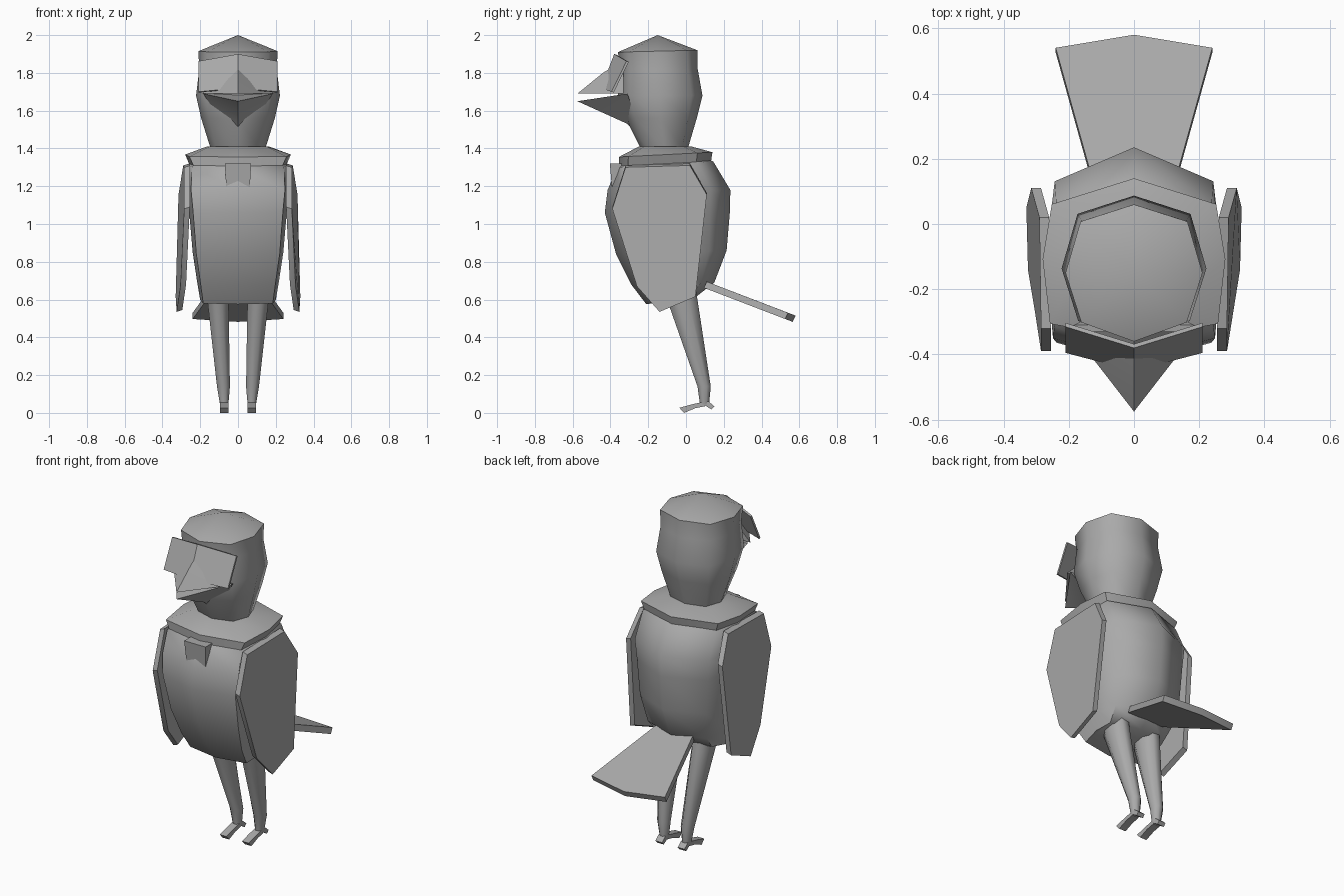
import bpy, bmesh, math
from mathutils import Vector

if "Cube" in bpy.data.objects:
    bpy.data.objects.remove(bpy.data.objects["Cube"])

grey = bpy.data.materials.new("plain grey")
grey.diffuse_color = (0.4, 0.4, 0.4, 1)
grey.use_nodes = True
grey.node_tree.nodes["Principled BSDF"].inputs["Base Color"].default_value = grey.diffuse_color


def finish(name, bm, angle):
    bmesh.ops.recalc_face_normals(bm, faces=bm.faces)
    me = bpy.data.meshes.new(name)
    bm.to_mesh(me)
    bm.free()
    me.materials.append(grey)
    ob = bpy.data.objects.new(name, me)
    bpy.context.collection.objects.link(ob)
    bpy.ops.object.select_all(action='DESELECT')
    ob.select_set(True)
    bpy.context.view_layer.objects.active = ob
    bpy.ops.object.shade_smooth_by_angle(angle=math.radians(angle))
    return ob


def loft(name, rings, angle=60, tip=None):
    """Skin equal-length rings of points, with flat caps or a pointed tip."""
    bm = bmesh.new()
    loops = [[bm.verts.new(p) for p in r] for r in rings]
    n = len(loops[0])
    for a, b in zip(loops, loops[1:]):
        for i in range(n):
            j = (i + 1) % n
            bm.faces.new((a[i], a[j], b[j], b[i]))
    bm.faces.new(loops[0])
    if tip:
        t = bm.verts.new(tip)
        for i in range(n):
            bm.faces.new((loops[-1][i], loops[-1][(i + 1) % n], t))
    else:
        bm.faces.new(loops[-1])
    return finish(name, bm, angle)


def ring(shape, hx, front, back, zf, zb):
    """Eight-sided ring, tilted from height zf at the front to zb at the back."""
    c, h = (front + back) / 2, (back - front) / 2
    return [(u * hx, c + v * h, zf + (zb - zf) * (v + 1) / 2) for u, v in shape]


def section(half):
    return half + [(-u, v) for u, v in half[-2:0:-1]]


def mirror_x(pts):
    return [(-x, y, z) for x, y, z in pts]


ROUND = section([(0, 1), (.78, .75), (1, 0), (.77, -.72), (0, -1)])
BROAD = section([(0, 1), (.9, .68), (1, 0), (.92, -.8), (0, -1)])

# torso and collar
loft("body", [ring(BROAD, *r) for r in [
    (.20, -.21, .06, .575, .62), (.215, -.29, .15, .68, .69),
    (.24, -.37, .215, .84, .86), (.258, -.43, .232, 1.06, 1.06),
    (.27, -.415, .235, 1.18, 1.18), (.265, -.365, .145, 1.30, 1.33),
    (.2, -.28, .06, 1.36, 1.37)]])
loft("collar", [ring(BROAD, *r) for r in [
    (.255, -.355, .13, 1.305, 1.315), (.28, -.355, .14, 1.355, 1.38),
    (.165, -.25, .03, 1.41, 1.41)]], 40)

# head with a low pointed crown
loft("head", [ring(ROUND, *r) for r in [
    (.145, -.24, .01, 1.40, 1.40), (.195, -.32, .057, 1.56, 1.56),
    (.222, -.36, .087, 1.68, 1.68), (.205, -.35, .062, 1.82, 1.82),
    (.21, -.36, .06, 1.91, 1.92)]], 60, (0, -.15, 2.0))


def beak(name, pts, faces):
    bm = bmesh.new()
    vs = [bm.verts.new(p) for p in pts]
    for f in faces:
        bm.faces.new([vs[i] for i in f])
    finish(name, bm, 40)


# beak halves: tip, two corners, centre ridge, root
HALF = [(0, 1, 3), (0, 3, 2), (0, 2, 1), (1, 4, 3), (2, 3, 4), (1, 2, 4)]
beak("upper_beak", [(0, -.575, 1.69), (.19, -.33, 1.69), (-.19, -.33, 1.69),
                    (0, -.44, 1.80), (0, -.33, 1.87)], HALF)
beak("lower_beak", [(0, -.575, 1.65), (.185, -.31, 1.69), (-.185, -.31, 1.69),
                    (0, -.31, 1.53), (0, -.22, 1.42)], HALF)


def plate(name, pts, offset, angle=30):
    """Flat outline thickened by an offset."""
    off = Vector(offset)
    return loft(name, [pts, [tuple(Vector(p) + off) for p in pts]], angle)


# visor, folded at the centre
visor = [(.21, -.315, 1.862), (.21, -.395, 1.70), (0, -.45, 1.72), (0, -.38, 1.90)]
for side, pts in (("right", visor), ("left", mirror_x(visor))):
    plate("visor_" + side, pts, (0, .012, -.004))

# chest badge
loft("badge", [[(-w, f, z), (w, f, z), (w, -.33, z), (-w, -.33, z)]
               for w, f, z in ((.062, -.392, 1.19), (.07, -.403, 1.32))], 30)

# wings
wing = [(.285, -.32, 1.30), (.285, -.39, 1.08), (.305, -.26, .67), (.325, -.14, .535),
        (.33, .05, .615), (.315, .11, 1.155), (.29, .02, 1.31)]
for side, s in (("right", 1), ("left", -1)):
    pts = wing if s > 0 else mirror_x(wing)
    plate("wing_" + side, pts, (-.03 * s, 0, .01))

# fan tail
plate("tail", [(-.12, .11, .695), (.12, .11, .695), (.24, .54, .53),
               (0, .58, .515), (-.24, .54, .53)], (-0, -.015, -.033))


def tube(name, stations, sides=8):
    """Tube along stations of x, y, z, half width, half depth."""
    loft(name, [[(x + w * math.cos(t), y + d * math.sin(t), z)
                 for t in [2 * math.pi * (i + .5) / sides for i in range(sides)]]
                for x, y, z, w, d in stations], 60)


def toe(name, x, side):
    """Side profile extruded across the foot."""
    pts = [(x - .022, y, z) for y, z in side]
    plate(name, pts, (.044, 0, 0))


# legs and feet
for side, s in (("right", 1), ("left", -1)):
    tube("leg_" + side, [(s * .108, -.035, .68, .065, .09), (s * .105, -.015, .58, .06, .085),
                         (s * .077, .096, .14, .037, .038), (s * .073, .098, .045, .024, .026)])
    toe("front_toe_" + side, s * .073, [(.10, .06), (.03, .045), (-.035, .027),
                                        (-.01, 0), (.05, .025), (.10, .035)])
    toe("hind_toe_" + side, s * .073, [(.10, .06), (.12, .06), (.15, .035), (.135, .018), (.10, .04)])
